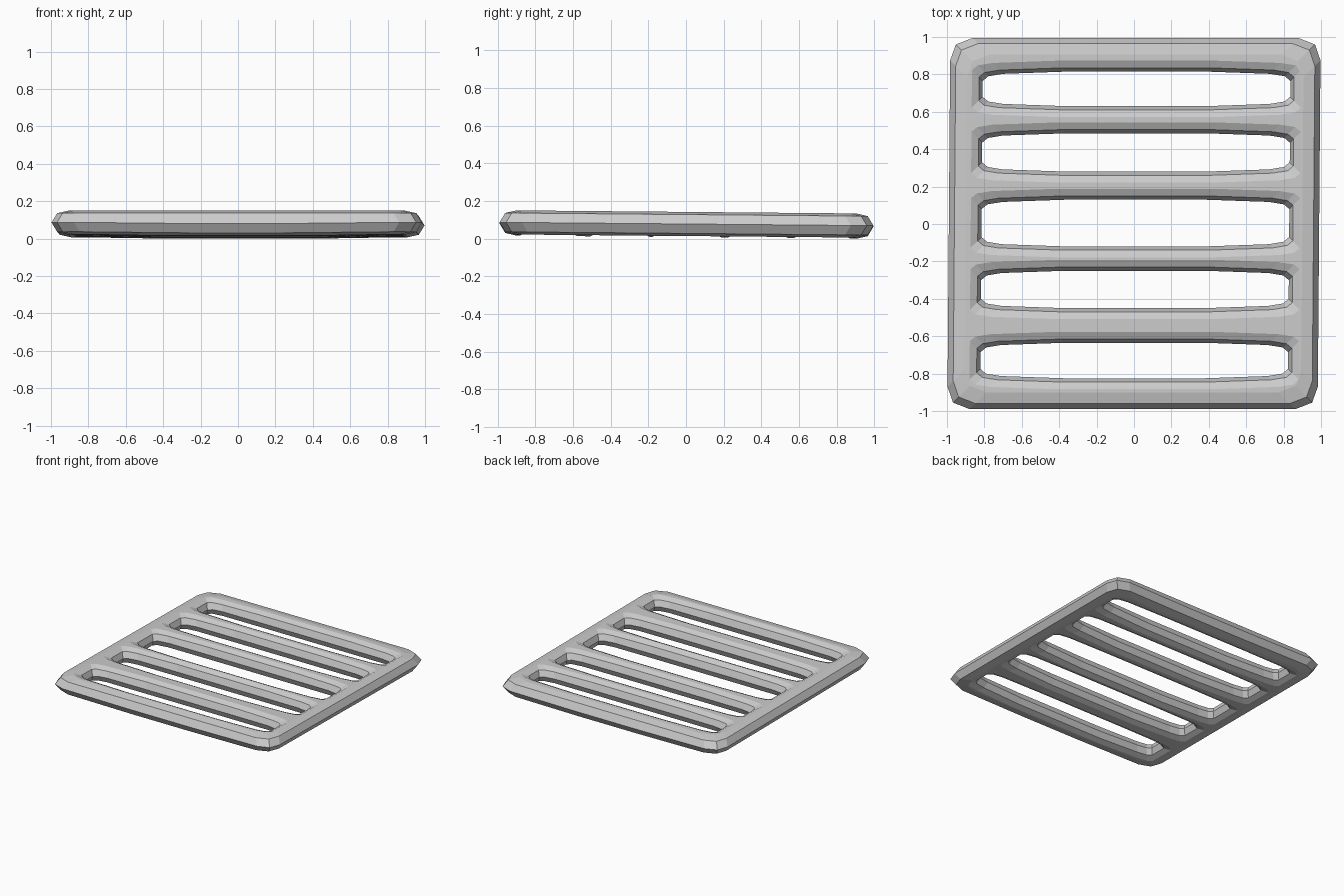
import bpy, bmesh

cube = bpy.data.objects.get("Cube")
if cube:
    bpy.data.objects.remove(cube, do_unlink=True)

# Grey metal
metal = bpy.data.materials.new("grey_metal")
metal.use_nodes = True
GREY = (0.6, 0.6, 0.6, 1)
metal.diffuse_color = GREY
metal.node_tree.nodes["Principled BSDF"].inputs["Base Color"].default_value = GREY

MID = 0.083                                   # height of the widest line
FRAME_CORNER = [(0, 0.12), (0.03, 0.035), (0.12, 0), (0.7, 0)]
SLOT_CORNER = [(0, 0.05), (0.03, 0.025), (0.11, 0.012), (0.45, 0)]
SLOTS = [(0.63, 0.815), (0.28, 0.485), (-0.12, 0.13), (-0.45, -0.25), (-0.825, -0.635)]

bm = bmesh.new()


def loop(x0, x1, y0, y1, corner, z):
    """Rectangle with cut corners, counter-clockwise."""
    back = corner[::-1]
    pts = [(x1 - a, y1 - b) for a, b in corner]
    pts += [(x0 + a, y1 - b) for a, b in back]
    pts += [(x0 + a, y0 + b) for a, b in corner]
    pts += [(x1 - a, y0 + b) for a, b in back]
    return [bm.verts.new((x, y, z)) for x, y in pts]


def bridge(a, b):
    for i in range(len(a)):
        j = (i + 1) % len(a)
        bm.faces.new((a[i], a[j], b[j], b[i]))


def rim(x0, x1, y0, y1, corner, steps):
    """Rounded edge around one contour; returns its top and bottom crest edges."""
    crests = []
    middle = loop(x0, x1, y0, y1, corner, MID)
    for side in (1, -1):
        last = middle
        for inset, rise in steps:
            ring = loop(x0 + inset, x1 - inset, y0 + inset, y1 - inset,
                        corner, MID + side * rise)
            bridge(last, ring)
            last = ring
        crests.append([bm.edges.get((last[i - 1], last[i])) for i in range(len(last))])
    return crests


# Outer frame edge and the five slots
top, bottom = rim(-0.99, 0.99, -0.99, 0.995, FRAME_CORNER, [(0.03, 0.05), (0.09, 0.064)])
for y0, y1 in SLOTS:
    t, b = rim(-0.815, 0.83, y0, y1, SLOT_CORNER, [(-0.02, 0.045), (-0.058, 0.064)])
    top += t
    bottom += b

# Flat crests between the rims
for edges in (top, bottom):
    bmesh.ops.triangle_fill(bm, edges=edges, use_beauty=True)

# Slight tilt, skew and sag of the cast piece
for v in bm.verts:
    x, y, z = v.co
    v.co.x += 0.008 * y
    v.co.z -= 0.009 * y
    if z < MID and abs(x) < 0.5:
        v.co.z -= 0.006
bmesh.ops.recalc_face_normals(bm, faces=bm.faces)
low = min(v.co.z for v in bm.verts)
bmesh.ops.translate(bm, verts=bm.verts, vec=(0, 0, -low))

mesh = bpy.data.meshes.new("slotted_grate")
bm.to_mesh(mesh)
bm.free()
mesh.materials.append(metal)
grate = bpy.data.objects.new("slotted_grate", mesh)
bpy.context.collection.objects.link(grate)
